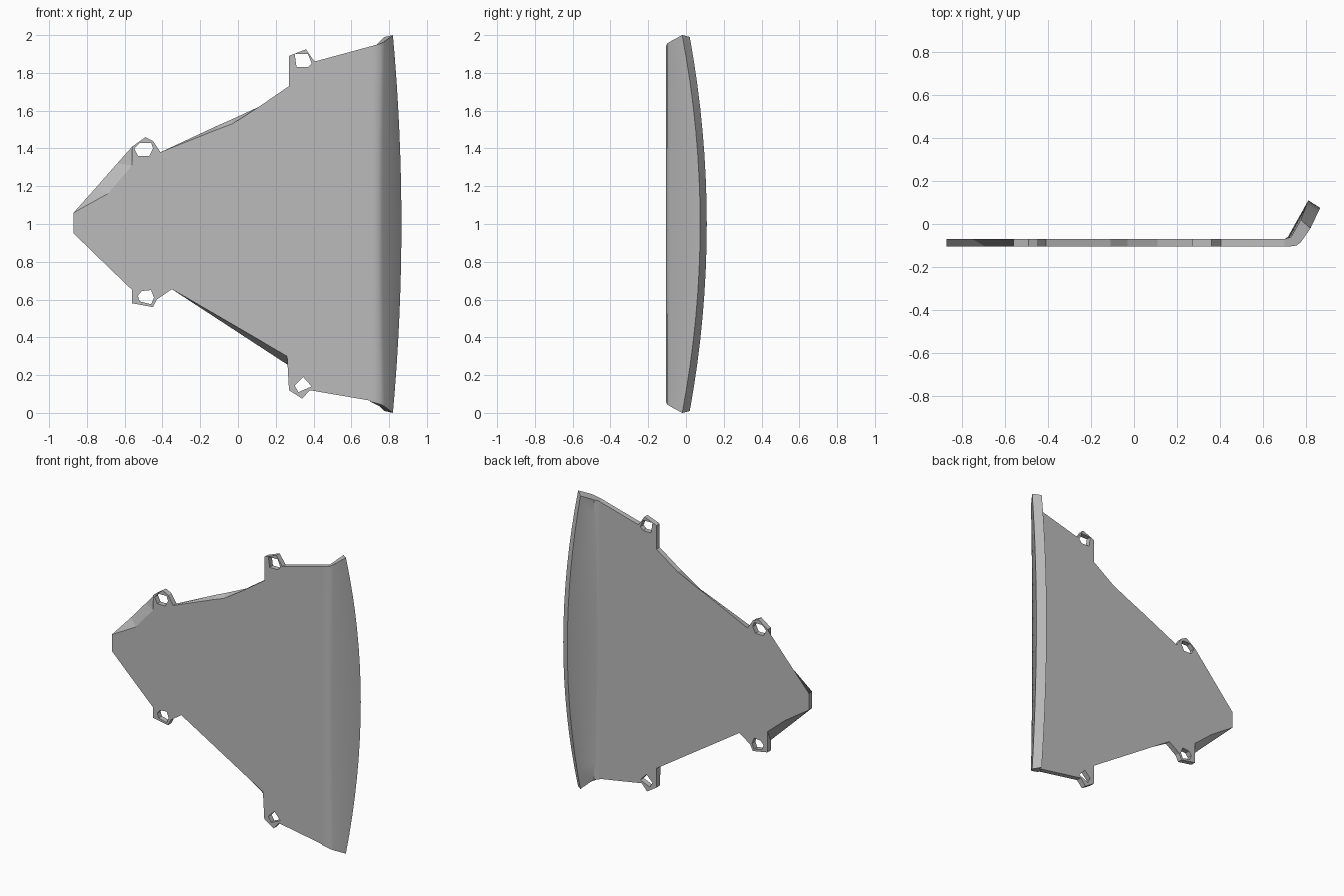
import bpy
import bmesh
import math

FRONT, BACK = -0.105, -0.07

if "Cube" in bpy.data.objects:
    bpy.data.objects.remove(bpy.data.objects["Cube"], do_unlink=True)

grey = bpy.data.materials.new("plain grey")
grey.use_nodes = True
colour = (0.5, 0.5, 0.5, 1)
grey.diffuse_color = colour
grey.node_tree.nodes["Principled BSDF"].inputs["Base Color"].default_value = colour


def finish(bm, name):
    """Turn the bmesh into a named, coloured object."""
    bmesh.ops.recalc_face_normals(bm, faces=bm.faces[:])
    mesh = bpy.data.meshes.new(name)
    bm.to_mesh(mesh)
    bm.free()
    mesh.materials.append(grey)
    obj = bpy.data.objects.new(name, mesh)
    bpy.context.collection.objects.link(obj)
    return obj


def add_loop(bm, points, y):
    """Closed loop of vertices and edges in the plane at depth y."""
    verts = [bm.verts.new((x, y, z)) for x, z in points]
    edges = [bm.edges.new((v, verts[i - 1])) for i, v in enumerate(verts)]
    return verts, edges


# Plate outline on the front: tip, upper edge with two tabs, then lower edge
outline = [
    (-0.87, 1.06), (-0.69, 1.16), (-0.56, 1.31), (-0.56, 1.41), (-0.49, 1.46),
    (-0.45, 1.44), (-0.41, 1.38), (-0.11, 1.5), (-0.03, 1.53), (0.11, 1.62),
    (0.27, 1.73), (0.27, 1.89), (0.36, 1.925), (0.405, 1.86), (0.7, 1.94),
    (0.7, 0.065), (0.38, 0.12), (0.34, 0.075), (0.27, 0.12), (0.26, 0.3),
    (-0.35, 0.655), (-0.43, 0.6), (-0.45, 0.56), (-0.56, 0.58), (-0.56, 0.65),
    (-0.69, 0.775), (-0.87, 0.95),
]
# Places where the back edge leaves the front edge, giving slanted webs
back_shift = {
    1: (-0.75, 1.195), 2: (-0.64, 1.32), 7: (-0.11, 1.52), 8: (-0.03, 1.555),
    19: (0.27, 0.25), 24: (-0.56, 0.72), 25: (-0.69, 0.83),
}
# Fixing holes through the four tabs
holes = [
    [(-0.55, 1.4), (-0.52, 1.43), (-0.46, 1.43), (-0.45, 1.4), (-0.47, 1.36), (-0.53, 1.36)],
    [(-0.53, 0.62), (-0.51, 0.645), (-0.46, 0.65), (-0.445, 0.61), (-0.46, 0.575), (-0.52, 0.59)],
    [(0.3, 1.9), (0.37, 1.9), (0.39, 1.85), (0.37, 1.83), (0.31, 1.83)],
    [(0.3, 0.145), (0.345, 0.19), (0.39, 0.14), (0.32, 0.11)],
]


def build_plate():
    bm = bmesh.new()
    back_outline = [back_shift.get(i, p) for i, p in enumerate(outline)]
    pairs = [(outline, back_outline)] + [(h, h) for h in holes]
    front_edges, back_edges, walls = [], [], []
    for front_points, back_points in pairs:
        f_verts, f_edges = add_loop(bm, front_points, FRONT)
        b_verts, b_edges = add_loop(bm, back_points, BACK)
        front_edges += f_edges
        back_edges += b_edges
        walls.append((f_verts, b_verts))
    # Flat front and back sheets with the holes left open
    for edges in (front_edges, back_edges):
        bmesh.ops.triangle_fill(bm, use_beauty=True, use_dissolve=False, edges=edges)
    # Thin walls around the outline and inside the holes
    for f, b in walls:
        for i in range(len(f)):
            seam = f[i].co.x > 0.69 and f[i - 1].co.x > 0.69
            if not seam:
                bm.faces.new((f[i - 1], f[i], b[i], b[i - 1]))
    return finish(bm, "tapered_plate")


def flange_section(t):
    """Bent cross-section at t from -1 (bottom) to 1 (top)."""
    bow = t * t
    profile = [
        (0.7, BACK, 0.94),
        (0.715 + 0.015 * bow, BACK + 0.01, 0.945),
        (0.81 - 0.035 * bow, 0.11 - 0.09 * bow, 0.99),
        (0.865 - 0.045 * bow, 0.075 - 0.095 * bow, 1.0),
        (0.765 + 0.01 * bow, -0.085, 0.965),
        (0.745 + 0.01 * bow, -0.1, 0.955),
        (0.72, FRONT, 0.945),
        (0.7, FRONT, 0.94),
    ]
    return [(x, y, 1 + t * half) for x, y, half in profile]


def build_flange(steps=16):
    bm = bmesh.new()
    rows = [[bm.verts.new(p) for p in flange_section(2 * i / steps - 1)]
            for i in range(steps + 1)]
    for low, high in zip(rows, rows[1:]):
        for j in range(len(low) - 1):
            bm.faces.new((low[j], low[j + 1], high[j + 1], high[j]))
    # End caps
    bm.faces.new(rows[0])
    bm.faces.new(rows[-1])
    return finish(bm, "curved_flange")


build_plate()
flange = build_flange()
bpy.context.view_layer.objects.active = flange
flange.select_set(True)
bpy.ops.object.shade_smooth_by_angle(angle=math.radians(40))
